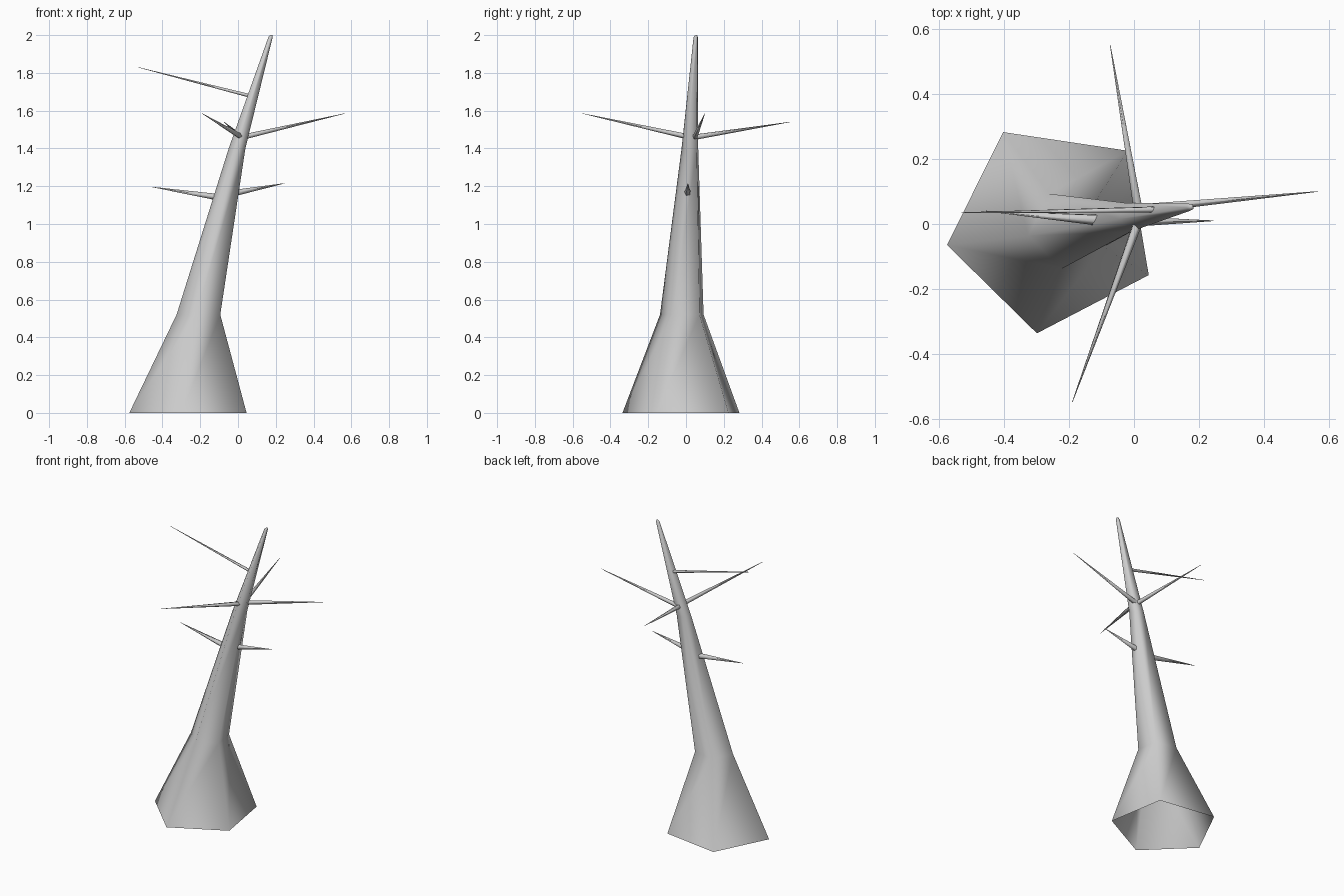
import bpy
import bmesh
from math import cos, sin, radians
from mathutils import Vector

cube = bpy.data.objects.get("Cube")
if cube:
    bpy.data.objects.remove(cube)

# One plain grey for the whole tree
grey = bpy.data.materials.new("bark_grey")
grey.use_nodes = True
colour = (0.6, 0.6, 0.6, 1)
grey.diffuse_color = colour
grey.node_tree.nodes["Principled BSDF"].inputs["Base Color"].default_value = colour


def tube(name, rings, sides=5, turn=45.5, upright=False, cap=True):
    """Skin rings of (centre, radius) into a smooth tapering tube, open at its base."""
    bm = bmesh.new()
    axis = Vector(rings[-1][0]) - Vector(rings[0][0])
    tilt = Vector((0, 0, 1)).rotation_difference(axis)
    loops = []
    for centre, radius in rings:
        loop = []
        for i in range(sides):
            a = radians(turn + 360 * i / sides)
            offset = Vector((cos(a), sin(a), 0)) * radius
            if not upright:
                offset.rotate(tilt)
            loop.append(bm.verts.new(Vector(centre) + offset))
        loops.append(loop)
    for low, high in zip(loops, loops[1:]):
        for i in range(sides):
            j = (i + 1) % sides
            bm.faces.new((low[i], low[j], high[j], high[i]))
    if cap:
        bm.faces.new(loops[-1])
    for face in bm.faces:
        face.smooth = True
    mesh = bpy.data.meshes.new(name)
    bm.to_mesh(mesh)
    bm.free()
    mesh.materials.append(grey)
    obj = bpy.data.objects.new(name, mesh)
    bpy.context.collection.objects.link(obj)
    return obj


# Leaning trunk with a flared, hollow foot
tube("trunk", [
    ((-0.25, -0.01, 0), 0.33),
    ((-0.204, -0.016, 0.52), 0.123),
    ((-0.003, 0.023, 1.4), 0.047),
    ((0.173, 0.052, 1.99), 0.012),
    ((0.177, 0.053, 2.0), 0.006),
], upright=True)

# Bare branches: base, tip, base radius
branches = {
    "top_right_branch": ((0.07, 0.045, 1.677), (-0.53, 0.035, 1.83), 0.010),
    "upper_left_branch": ((0.03, 0.048, 1.46), (0.565, 0.10, 1.585), 0.015),
    "upper_back_branch": ((0.013, 0.05, 1.46), (-0.073, 0.55, 1.54), 0.015),
    "upper_front_branch": ((0.01, 0.0, 1.465), (-0.19, -0.548, 1.585), 0.015),
    "lower_right_branch": ((-0.11, 0.013, 1.143), (-0.455, 0.04, 1.196), 0.018),
    "lower_left_branch": ((-0.02, 0.008, 1.163), (0.245, 0.01, 1.215), 0.018),
}
for name, (base, tip, radius) in branches.items():
    tube(name, [(base, radius), (tip, 0.001)])
